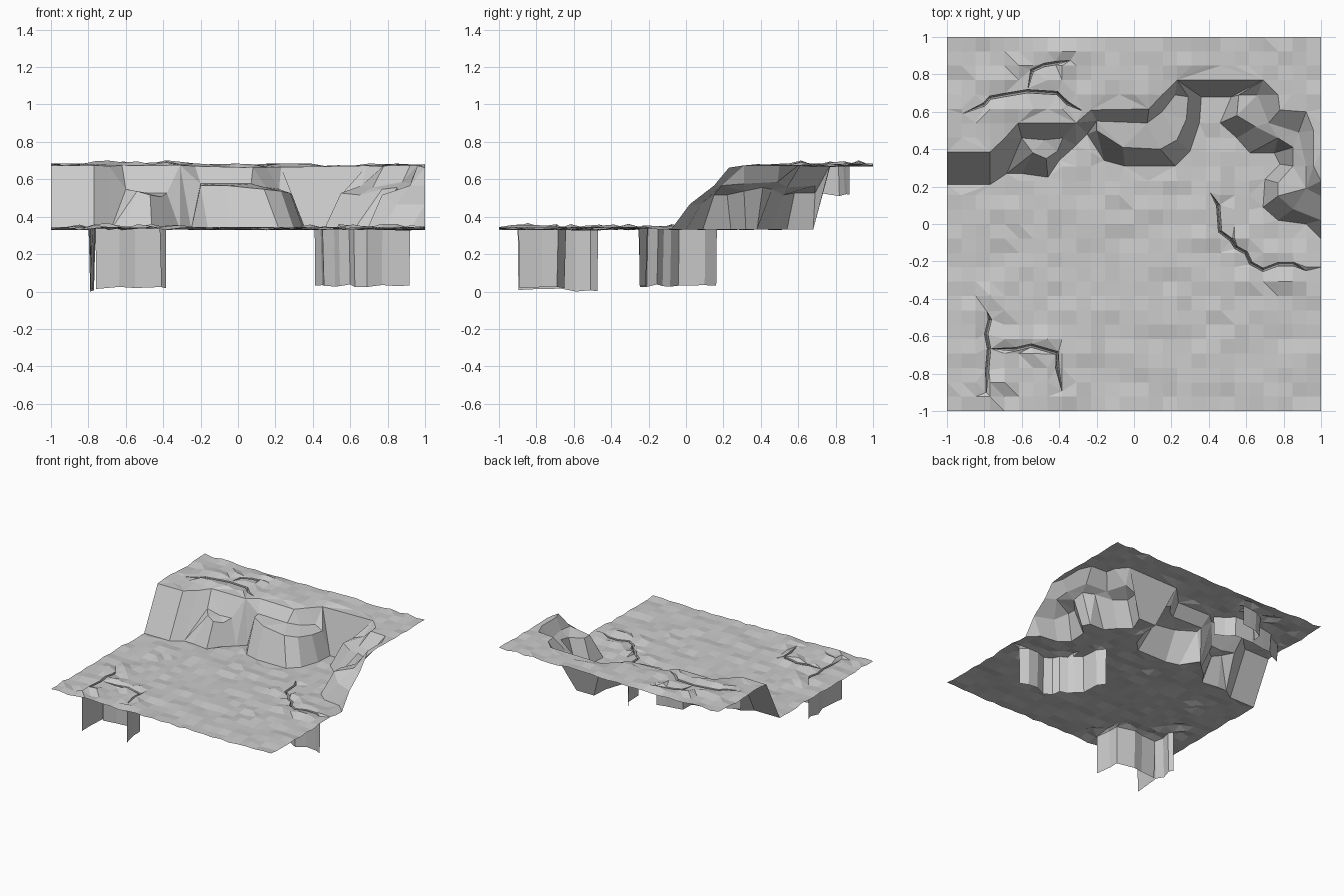
import bpy, bmesh, math, random
from mathutils import Vector
from mathutils.geometry import delaunay_2d_cdt

if "Cube" in bpy.data.objects:
    bpy.data.objects.remove(bpy.data.objects["Cube"])

random.seed(4)
LOW, HIGH, N = 0.34, 0.68, 26
coords, heights, edges = [], [], []


def add_point(x, y, z):
    coords.append(Vector((x, y)))
    heights.append(z)
    return len(coords) - 1


def add_chain(points):
    ids = [add_point(*p) for p in points]
    edges.extend(zip(ids, ids[1:]))
    return ids


def inside(x, y, poly):
    hit = False
    for (ax, ay), (bx, by) in zip(poly, poly[1:] + poly[:1]):
        if (ay > y) != (by > y) and x < ax + (y - ay) * (bx - ax) / (by - ay):
            hit = not hit
    return hit


def distance(x, y, line):
    p, best = Vector((x, y)), 9.0
    for a, b in zip(line, line[1:]):
        a, d = Vector(a), Vector(b) - Vector(a)
        t = max(0, min(1, (p - a).dot(d) / d.length_squared))
        best = min(best, (p - a - d * t).length)
    return best


# Cliff foot and cliff top contours
foot = [(-1, .21), (-.77, .21), (-.68, .27), (-.6, .27), (-.46, .25), (-.4, .34),
        (-.31, .42), (-.25, .48), (-.16, .34), (-.05, .31), (.22, .31), (.3, .39),
        (.35, .54), (.36, .68), (.52, .68), (.46, .54), (.55, .46), (.62, .38),
        (.75, .38), (.78, .32), (.7, .24), (.69, .09), (.77, .02), (.92, 0), (1, -.08)]
top = [(-1, .385), (-.77, .385), (-.69, .46), (-.62, .54), (-.31, .54), (-.23, .61),
       (.08, .615), (.15, .69), (.23, .77), (.69, .77), (.77, .69), (.78, .61),
       (.92, .6), (.96, .5), (.96, .31), (1, .23)]
add_chain([(x, y, LOW - .005) for x, y in foot])
add_chain([(x, y, HIGH - random.uniform(0, .015)) for x, y in top])

# Ledges part way up the cliff: outer lip, then inner line
add_chain([(-.54, .38, .54), (-.47, .35, .52), (-.41, .39, .51)])
add_chain([(-.6, .46, .55), (-.48, .45, .53), (-.38, .46, .53)])
add_chain([(-.2, .5, .57), (-.06, .41, .57), (.14, .4, .55), (.23, .45, .54),
           (.28, .56, .53), (.29, .68, .52)])
add_chain([(-.2, .55, .58), (.07, .54, .58), (.15, .6, .56), (.22, .69, .55)])
add_chain([(.56, .69, .53), (.55, .58, .53), (.65, .52, .52), (.77, .46, .55),
           (.85, .41, .56), (.85, .31, .54), (.77, .22, .52), (.77, .15, .52),
           (.85, .08, .47), (1, .02, .47)])
add_chain([(.66, .69, .57), (.72, .54, .56), (.88, .49, .59), (.92, .31, .58),
           (.92, .19, .57), (1, .15, .57)])

# Cracks: path, surface level, bottom level
cracks = [
    ([(-.915, .59), (-.8, .64), (-.77, .675), (-.69, .69), (-.57, .71), (-.41, .7),
      (-.355, .645), (-.275, .605)], HIGH, .52),
    ([(-.567, .726), (-.545, .82), (-.48, .85), (-.42, .86), (-.34, .875)], HIGH, .52),
    ([(-.785, -.47), (-.77, -.51), (-.79, -.59), (-.775, -.665), (-.785, -.78),
      (-.79, -.9)], LOW, .01),
    ([(-.762, -.667), (-.635, -.67), (-.55, -.65), (-.41, -.69), (-.41, -.77),
      (-.385, -.895)], LOW, .02),
    ([(.41, .165), (.45, .1), (.46, -.04), (.52, -.085), (.545, -.125), (.6, -.155),
      (.625, -.21), (.69, -.245), (.77, -.215), (.855, -.215), (.92, -.25)], LOW, .035)]


def add_crack(path, level, bottom):
    p = [Vector(v) for v in path]
    left, mid, right = [], [], []
    for i, v in enumerate(p):
        d = (p[min(i + 1, len(p) - 1)] - p[max(i - 1, 0)]).normalized()
        side = Vector((-d.y, d.x)) * .009
        z = bottom + random.uniform(-.008, .01)
        if i == 0 or i == len(p) - 1:
            inner = v + d * (.004 if i == 0 else -.004)
            left.append((*v, level))
            mid.append((*inner, z))
        else:
            left.append((*(v + side), level))
            right.append((*(v - side), level))
            mid.append((*v, z))
    rim = add_chain(left)
    add_chain(mid)
    other = add_chain(right)
    edges.extend([(rim[0], other[0]), (other[-1], rim[-1])])


for crack in cracks:
    add_crack(*crack)

# Rough ground and plateau grid, leaving out the cliff and crack strips
low_area = foot + [(1, -1), (-1, -1)]
high_area = top + [(1, 1), (-1, 1)]
for i in range(N + 1):
    for j in range(N + 1):
        x, y = -1 + 2 * i / N, -1 + 2 * j / N
        near = min(distance(x, y, c[0]) for c in cracks)
        tx, ty = max(-.9999, min(.9999, x)), max(-.9999, min(.9999, y))
        for area, line, level in ((low_area, foot, LOW), (high_area, top, HIGH)):
            if inside(tx, ty, area) and distance(x, y, line) > .03 and near > .018:
                bump = .022 * random.random() if near < .1 else 0
                add_point(x, y, level + random.uniform(-.009, .009) + bump)

# Triangulate the contours and grid into one terrain sheet
verts, _, faces, origin, _, _ = delaunay_2d_cdt(coords, edges, [], 0, 1e-5)
bm = bmesh.new()
made = []
for v, ids in zip(verts, origin):
    known = [k for k in ids if k < len(coords)]
    k = known[0] if known else min(range(len(coords)), key=lambda n: (coords[n] - v).length)
    made.append(bm.verts.new((v.x, v.y, heights[k])))
for f in faces:
    bm.faces.new([made[k] for k in f])
base = min(v.co.z for v in bm.verts)
bmesh.ops.translate(bm, verts=bm.verts, vec=(0, 0, -base))
bmesh.ops.recalc_face_normals(bm, faces=bm.faces)
if sum(f.normal.z for f in bm.faces) < 0:
    bmesh.ops.reverse_faces(bm, faces=bm.faces)
bmesh.ops.join_triangles(bm, faces=bm.faces, angle_face_threshold=math.radians(25),
                         angle_shape_threshold=math.radians(40))
mesh = bpy.data.meshes.new("cliff_terrain")
bm.to_mesh(mesh)
bm.free()
terrain = bpy.data.objects.new("cliff_terrain", mesh)
bpy.context.collection.objects.link(terrain)
